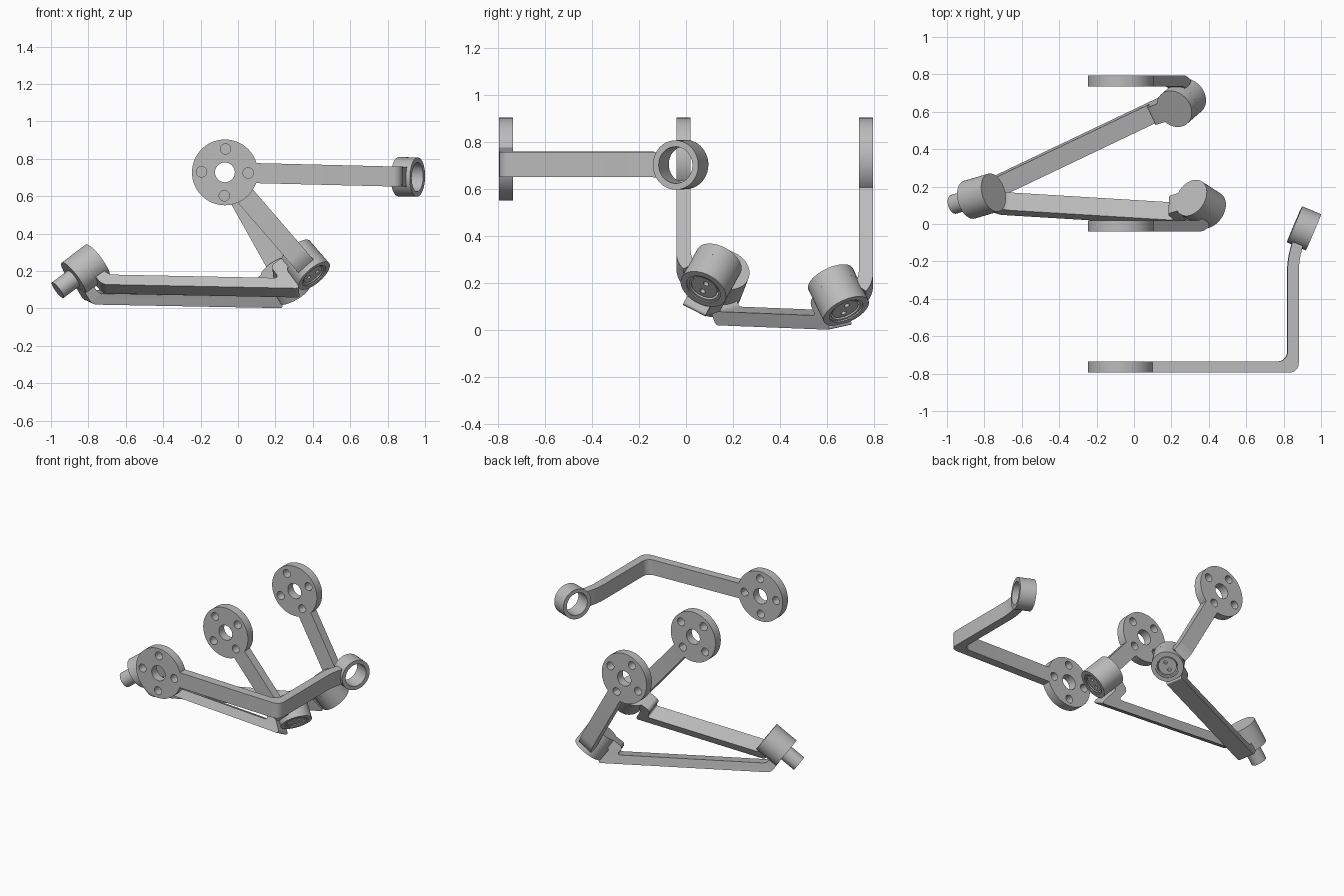
import bpy, bmesh
from mathutils import Vector, Matrix

if "Cube" in bpy.data.objects:
    bpy.data.objects.remove(bpy.data.objects["Cube"])

grey = bpy.data.materials.new("plain grey")
grey.use_nodes = True
grey.diffuse_color = (0.5, 0.5, 0.5, 1)
grey.node_tree.nodes["Principled BSDF"].inputs["Base Color"].default_value = (0.5, 0.5, 0.5, 1)

WIDTH, THICK = 0.107, 0.06      # arm section
R, BORE = 0.105, 0.078          # joint radius and ring bore
Y = Vector((0, 1, 0))


def finish(name, bm):
    bmesh.ops.recalc_face_normals(bm, faces=bm.faces)
    me = bpy.data.meshes.new(name)
    bm.to_mesh(me)
    bm.free()
    me.materials.append(grey)
    ob = bpy.data.objects.new(name, me)
    bpy.context.collection.objects.link(ob)
    return ob


def smooth(ob):
    bpy.ops.object.select_all(action='DESELECT')
    ob.select_set(True)
    bpy.context.view_layer.objects.active = ob
    bpy.ops.object.shade_smooth_by_angle(angle=0.6)
    return ob


def cylinder(name, start, end, radius, segs=48):
    axis = end - start
    bm = bmesh.new()
    m = Matrix.Translation((start + end) / 2) @ axis.to_track_quat('Z', 'Y').to_matrix().to_4x4()
    bmesh.ops.create_cone(bm, cap_ends=True, segments=segs, radius1=radius,
                          radius2=radius, depth=axis.length, matrix=m)
    return smooth(finish(name, bm))


def drill(ob, axis, holes):
    """Cut round holes, given as (centre, radius), along an axis."""
    for centre, radius in holes:
        tool = cylinder("drill", centre - axis, centre + axis, radius, 32)
        tool.hide_render = True
        mod = ob.modifiers.new("hole", 'BOOLEAN')
        mod.operation, mod.solver, mod.object = 'DIFFERENCE', 'EXACT', tool
        smooth(ob)
        bpy.ops.object.modifier_apply(modifier=mod.name)
        bpy.data.objects.remove(tool)
    return smooth(ob)


def tube(name, start, end, outer, inner):
    axis = (end - start).normalized()
    side = axis.orthogonal().normalized()
    bm = bmesh.new()
    vs = [bm.verts.new(p + side * r) for p, r in
          ((start, inner), (start, outer), (end, outer), (end, inner))]
    es = [bm.edges.new((vs[i], vs[(i + 1) % 4])) for i in range(4)]
    bmesh.ops.spin(bm, geom=vs + es, cent=start, axis=axis, angle=6.2831853, steps=48)
    bmesh.ops.remove_doubles(bm, verts=bm.verts, dist=0.0001)
    return smooth(finish(name, bm))


def flat_bar(name, pts, across, radius):
    """Sweep a rectangular bar along a planar path, then round its bends."""
    bm = bmesh.new()
    across = across.normalized()
    dirs = [(b - a).normalized() for a, b in zip(pts, pts[1:])]
    rows, bends = [], []
    for i, p in enumerate(pts):
        n0 = across.cross(dirs[max(i - 1, 0)]).normalized()
        n1 = across.cross(dirs[min(i, len(dirs) - 1)]).normalized()
        mitre = (n0 + n1).normalized()
        off = mitre * (THICK / 2 / max(mitre.dot(n0), 0.3))
        w = across * WIDTH / 2
        rows.append([bm.verts.new(p + o) for o in (off + w, off - w, -off - w, w - off)])
    for a, b in zip(rows, rows[1:]):
        for j in range(4):
            k = (j + 1) % 4
            bm.faces.new((a[j], a[k], b[k], b[j]))
    bm.faces.new(rows[0])
    bm.faces.new(rows[-1][::-1])
    for r in rows[1:-1]:
        bends += [bm.edges.get((r[0], r[1])), bm.edges.get((r[2], r[3]))]
    bmesh.ops.bevel(bm, geom=bends, offset=radius, segments=5, profile=0.5,
                    affect='EDGES', clamp_overlap=True)
    return smooth(finish(name, bm))


def bracket(name, y, direction, reach, depth, side, corner, kink=None):
    """Drilled flange, bent arm and end ring; returns ring centre and axis."""
    hub = Vector((-0.07, y, 0.727))
    d = Vector(direction).normalized()
    cross = d.cross(Y)
    disc = cylinder(name + "_flange", hub - Y * THICK / 2, hub + Y * THICK / 2, 0.176, 64)
    drill(disc, Y * 0.1, [(hub, 0.053)] + [(hub + v * 0.125, 0.028) for v in (d, -d, cross, -cross)])
    centre = hub + d * reach + Y * side * depth
    axis = (d * 0.92 - Y * side * 0.39).normalized()
    perp = d * 0.39 + Y * side * 0.92
    path = [hub + d * 0.15, hub + d * corner]
    if kink:
        path.append(hub + d * corner + Y * side * kink)
    path.append(centre - perp * 0.088)
    flat_bar(name + "_arm", path, cross, 0.05)
    tube(name + "_ring", centre - axis * 0.055, centre + axis * 0.055, R, BORE)
    return centre, axis


def link(name, ring, axis, corner, end, elbow):
    """Joint head with its pin in the ring, and the long bar to the elbow."""
    base = ring - axis * 0.055
    cylinder(name + "_head", base - axis * 0.06, base, R)
    pin = cylinder(name + "_pin", base - axis * 0.01, base + axis * 0.1, 0.06)
    across = (end - corner).cross(axis).normalized()
    tangent = axis.cross(across).normalized()
    drill(pin, axis * 0.02, [(base + axis * 0.1 + tangent * s, 0.012) for s in (-0.028, 0.028)])
    tube(name + "_bushing", base, base + axis * 0.104, BORE + 0.001, 0.067)
    d = (end - corner).normalized()
    out = (d - axis * d.dot(axis)).normalized()
    head = base - axis * 0.03
    path = [head + out * 0.08, head + out * 0.135, corner, end, end + (elbow - end) * 0.5]
    flat_bar(name + "_bar", path, across, 0.035)


# Three mounting brackets
bracket("front_bracket", -0.765, (0.979, 0, -0.024), 0.979, 0.742, 1, 0.92, 0.565)
mid_ring, mid_axis = bracket("middle_bracket", -0.01, (0.654, 0, -0.757), 0.68, 0.105, 1, 0.61)
back_ring, back_axis = bracket("back_bracket", 0.765, (0.488, 0, -0.873), 0.69, 0.105, -1, 0.62)

# Shared elbow with its protruding pin
top, low = Vector((-0.751, 0.168, 0.257)), Vector((-0.88, 0.13, 0.16))
elbow_axis = (low - top).normalized()
seam = low - elbow_axis * 0.06
cylinder("elbow_upper", top, seam, R)
cylinder("elbow_lower", seam, low, R)
cylinder("elbow_pin", low - elbow_axis * 0.02, low + elbow_axis * 0.108, 0.052)

# Two long links meeting at the elbow
link("middle_link", mid_ring, mid_axis, Vector((0.28, 0.05, 0.11)),
     Vector((-0.71, 0.11, 0.13)), top + elbow_axis * 0.05)
link("back_link", back_ring, back_axis, Vector((0.17, 0.63, 0.042)),
     Vector((-0.785, 0.175, 0.06)), low - elbow_axis * 0.03)
